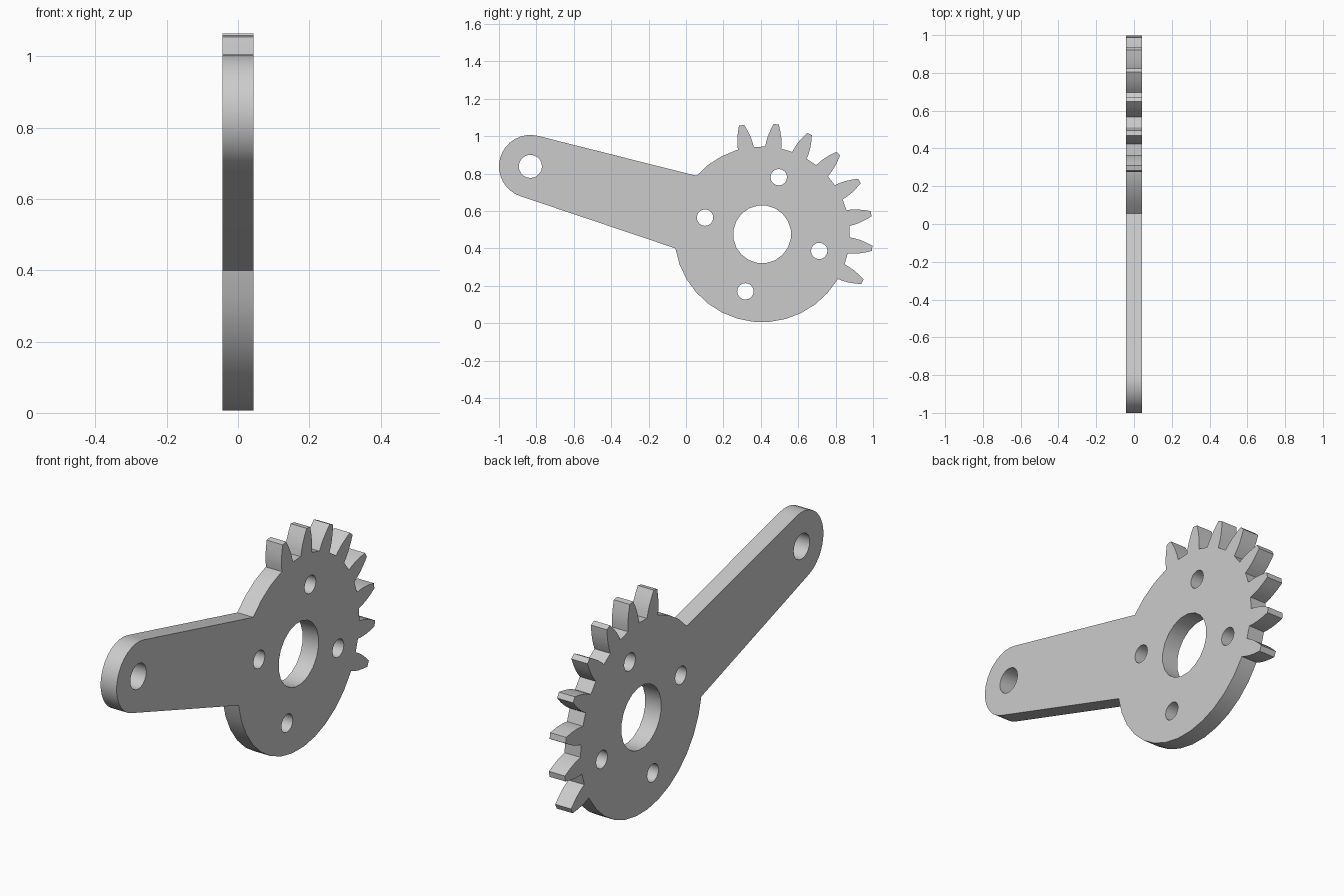
import bpy, bmesh
from math import radians, sin, cos
from mathutils import Matrix, Vector

cube = bpy.data.objects.get("Cube")
if cube:
    bpy.data.objects.remove(cube)

HALF_THICKNESS = 0.0432
HUB = Vector((0.407, 0.475))       # side-plane coordinates (y, z)
HUB_R = 0.47
PIVOT = Vector((-0.832, 0.838))
PIVOT_R = 0.168
ARM_ANGLE = 163.7                  # direction from hub to pivot
TAPER = 2.05
# Tooth flank: (distance from hub centre, half width)
FLANK = [(0.467, 0.043), (0.495, 0.041), (0.525, 0.036), (0.56, 0.026), (0.593, 0.014)]


def polar(centre, radius, degrees):
    a = radians(degrees)
    return centre + Vector((cos(a), sin(a))) * radius


def arc(centre, radius, start, end, steps):
    return [polar(centre, radius, start + (end - start) * i / steps)
            for i in range(steps + 1)]


def tooth(degrees):
    out = polar(Vector((0, 0)), 1, degrees)
    side = Vector((-out.y, out.x))
    rising = [HUB + out * r - side * w for r, w in FLANK]
    falling = [HUB + out * r + side * w for r, w in reversed(FLANK)]
    return rising + falling


# Outline: lower hub arc, eight teeth, upper hub arc, rounded arm end
outline = arc(HUB, HUB_R, 189.2, 328.5, 13)
for i in range(8):
    outline += tooth(-25.3 + 18 * i)
outline += arc(HUB, HUB_R, 107, 138.3, 3)
outline += arc(PIVOT, PIVOT_R, ARM_ANGLE - 90 + TAPER, ARM_ANGLE + 90 - TAPER, 16)

# Holes: pivot, hub bore and four bolt holes
loops = [outline,
         arc(PIVOT, 0.062, 0, 342, 19),
         arc(HUB, 0.155, 9, 351, 19)]
for i in range(4):
    loops.append(arc(polar(HUB, 0.318, ARM_ANGLE + 90 * i), 0.044, 0, 337.5, 15))

# Filled, extruded profile
curve = bpy.data.curves.new("lever_profile", "CURVE")
curve.dimensions = "2D"
curve.fill_mode = "BOTH"
curve.extrude = HALF_THICKNESS
for loop in loops:
    spline = curve.splines.new("POLY")
    spline.points.add(len(loop) - 1)
    for point, p in zip(spline.points, loop):
        point.co = (p.x, p.y, 0, 1)
    spline.use_cyclic_u = True
helper = bpy.data.objects.new("profile_helper", curve)
bpy.context.collection.objects.link(helper)
depsgraph = bpy.context.evaluated_depsgraph_get()
mesh = bpy.data.meshes.new_from_object(helper.evaluated_get(depsgraph))
bpy.data.objects.remove(helper)

# Weld caps to sides and stand the plate upright
bm = bmesh.new()
bm.from_mesh(mesh)
bmesh.ops.remove_doubles(bm, verts=bm.verts, dist=0.0001)
bmesh.ops.transform(bm, verts=bm.verts,
                    matrix=Matrix(((0, 0, 1, 0), (1, 0, 0, 0), (0, 1, 0, 0), (0, 0, 0, 1))))
bmesh.ops.recalc_face_normals(bm, faces=bm.faces)
bm.to_mesh(mesh)
bm.free()

lever = bpy.data.objects.new("sector_gear_lever", mesh)
bpy.context.collection.objects.link(lever)

# Plain grey material
grey = bpy.data.materials.new("light_grey")
grey.use_nodes = True
colour = (0.6, 0.6, 0.6, 1)
grey.diffuse_color = colour
grey.node_tree.nodes["Principled BSDF"].inputs["Base Color"].default_value = colour
mesh.materials.clear()
mesh.materials.append(grey)

bpy.ops.object.select_all(action="DESELECT")
lever.select_set(True)
bpy.context.view_layer.objects.active = lever
bpy.ops.object.shade_smooth_by_angle(angle=radians(30))
